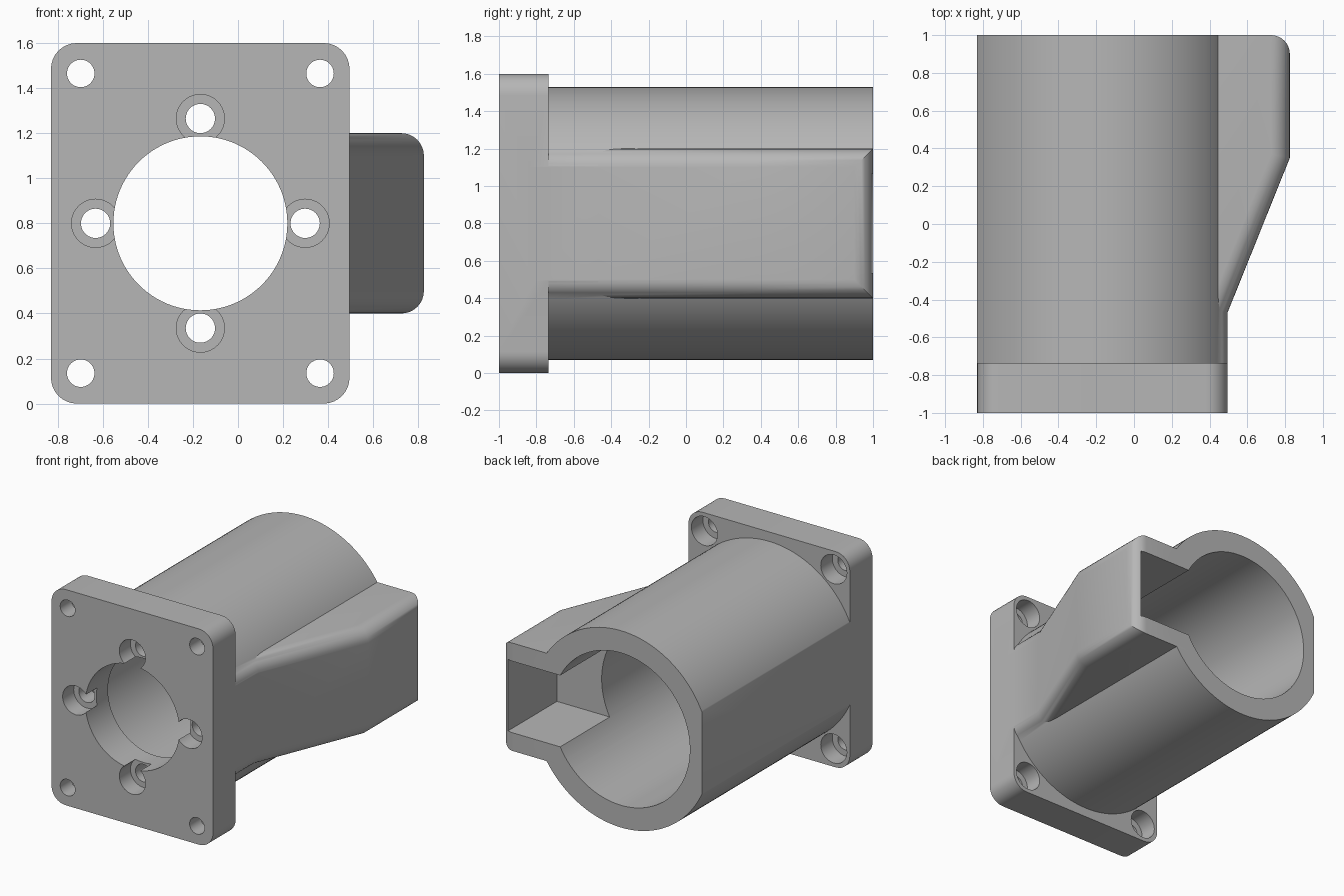
import bpy, bmesh, math
from mathutils import Matrix, Vector

cube = bpy.data.objects.get("Cube")
if cube:
    bpy.data.objects.remove(cube, do_unlink=True)

CX, CZ = -0.167, 0.8            # bore axis
LEFT, RIGHT = -0.83, 0.495      # flange sides
FRONT, SHOULDER, BACK = -1.0, -0.735, 1.0

grey = bpy.data.materials.new("plain grey")
grey.use_nodes = True
colour = (0.47, 0.47, 0.47, 1)
grey.diffuse_color = colour
grey.node_tree.nodes["Principled BSDF"].inputs["Base Color"].default_value = colour


def finish(bm, name):
    bmesh.ops.recalc_face_normals(bm, faces=bm.faces[:])
    mesh = bpy.data.meshes.new(name)
    bm.to_mesh(mesh)
    bm.free()
    mesh.materials.append(grey)
    obj = bpy.data.objects.new(name, mesh)
    bpy.context.collection.objects.link(obj)
    return obj


def round_edges(bm, test, radius):
    """Fillet every edge whose two end points pass the test."""
    edges = [e for e in bm.edges if test(e.verts[0].co, e.verts[1].co)]
    bmesh.ops.bevel(bm, geom=edges, offset=radius, segments=8, profile=0.5,
                    affect='EDGES', clamp_overlap=False)


def box_mesh(low, high):
    bm = bmesh.new()
    bmesh.ops.create_cube(bm, size=1)
    low, high = Vector(low), Vector(high)
    for v in bm.verts:
        v.co = [(a + b) / 2 + c * (b - a) for a, b, c in zip(low, high, v.co)]
    return bm


def box(name, low, high):
    return finish(box_mesh(low, high), name)


def rod(name, x, z, radius, y0, y1, sides=40):
    """Cylinder running along y."""
    bm = bmesh.new()
    turn = Matrix.Translation((x, (y0 + y1) / 2, z)) @ Matrix.Rotation(math.pi / 2, 4, 'X')
    bmesh.ops.create_cone(bm, cap_ends=True, segments=sides, radius1=radius,
                          radius2=radius, depth=y1 - y0, matrix=turn)
    return finish(bm, name)


def combine(target, tool, operation):
    mod = target.modifiers.new("join", 'BOOLEAN')
    mod.object, mod.operation, mod.solver = tool, operation, 'EXACT'
    bpy.context.view_layer.objects.active = target
    bpy.ops.object.modifier_apply(modifier=mod.name)
    bpy.data.objects.remove(tool, do_unlink=True)


# Mounting flange with rounded corners
bm = box_mesh((LEFT, FRONT, 0), (RIGHT, SHOULDER, 2 * CZ))
round_edges(bm, lambda a, b: abs(a.y - b.y) > 0.1, 0.115)
housing = finish(bm, "motor_housing")

# Round barrel, trimmed flat at the flange sides
barrel = rod("barrel", CX, CZ, 0.73, SHOULDER - 0.1, BACK, 128)
combine(barrel, box("trim", (LEFT, -2, -1), (RIGHT, 2, 3)), 'INTERSECT')

# Side channel that ramps outwards, with filleted outer edges
outline = [(0, SHOULDER - 0.1), (RIGHT, SHOULDER - 0.1), (RIGHT, -0.47),
           (0.825, 0.35), (0.825, BACK), (0, BACK)]
bm = bmesh.new()
base = bm.faces.new([bm.verts.new((x, y, CZ - 0.4)) for x, y in outline])
top = bmesh.ops.extrude_face_region(bm, geom=[base])["geom"]
bmesh.ops.translate(bm, vec=(0, 0, 0.8),
                    verts=[g for g in top if isinstance(g, bmesh.types.BMVert)])
bmesh.ops.recalc_face_normals(bm, faces=bm.faces[:])


def outer_edge(a, b):
    along = min(a.x, b.x) > 0.1 and abs(a.z - b.z) < 0.01
    rear_corner = min(a.x, b.x) > 0.8 and min(a.y, b.y) > 0.9
    return along or rear_corner


round_edges(bm, outer_edge, 0.1)
channel = finish(bm, "side_channel")

combine(housing, barrel, 'UNION')
combine(housing, channel, 'UNION')

# Main bore, shaft opening and cable slot
combine(housing, rod("bore", CX, CZ, 0.565, SHOULDER, 1.2, 128), 'DIFFERENCE')
combine(housing, rod("opening", CX, CZ, 0.386, -1.2, -0.6, 96), 'DIFFERENCE')
combine(housing, box("slot", (CX, 0.42, CZ - 0.265), (0.765, 1.2, CZ + 0.265)), 'DIFFERENCE')

# Motor screw holes, sunk from the front
for i in range(4):
    x = CX + 0.465 * math.cos(i * math.pi / 2)
    z = CZ + 0.465 * math.sin(i * math.pi / 2)
    combine(housing, rod("screw_hole", x, z, 0.065, -1.2, -0.6), 'DIFFERENCE')
    combine(housing, rod("screw_sink", x, z, 0.107, -1.2, -0.87), 'DIFFERENCE')

# Corner mounting holes, sunk from behind
for sx in (-1, 1):
    for sz in (-1, 1):
        x, z = CX + sx * 0.531, CZ + sz * 0.665
        combine(housing, rod("corner_hole", x, z, 0.061, -1.2, -0.6), 'DIFFERENCE')
        combine(housing, rod("corner_sink", x, z, 0.107, -0.87, -0.6), 'DIFFERENCE')

bpy.ops.object.select_all(action='DESELECT')
housing.select_set(True)
bpy.context.view_layer.objects.active = housing
bpy.ops.object.shade_smooth_by_angle(angle=math.radians(30))
